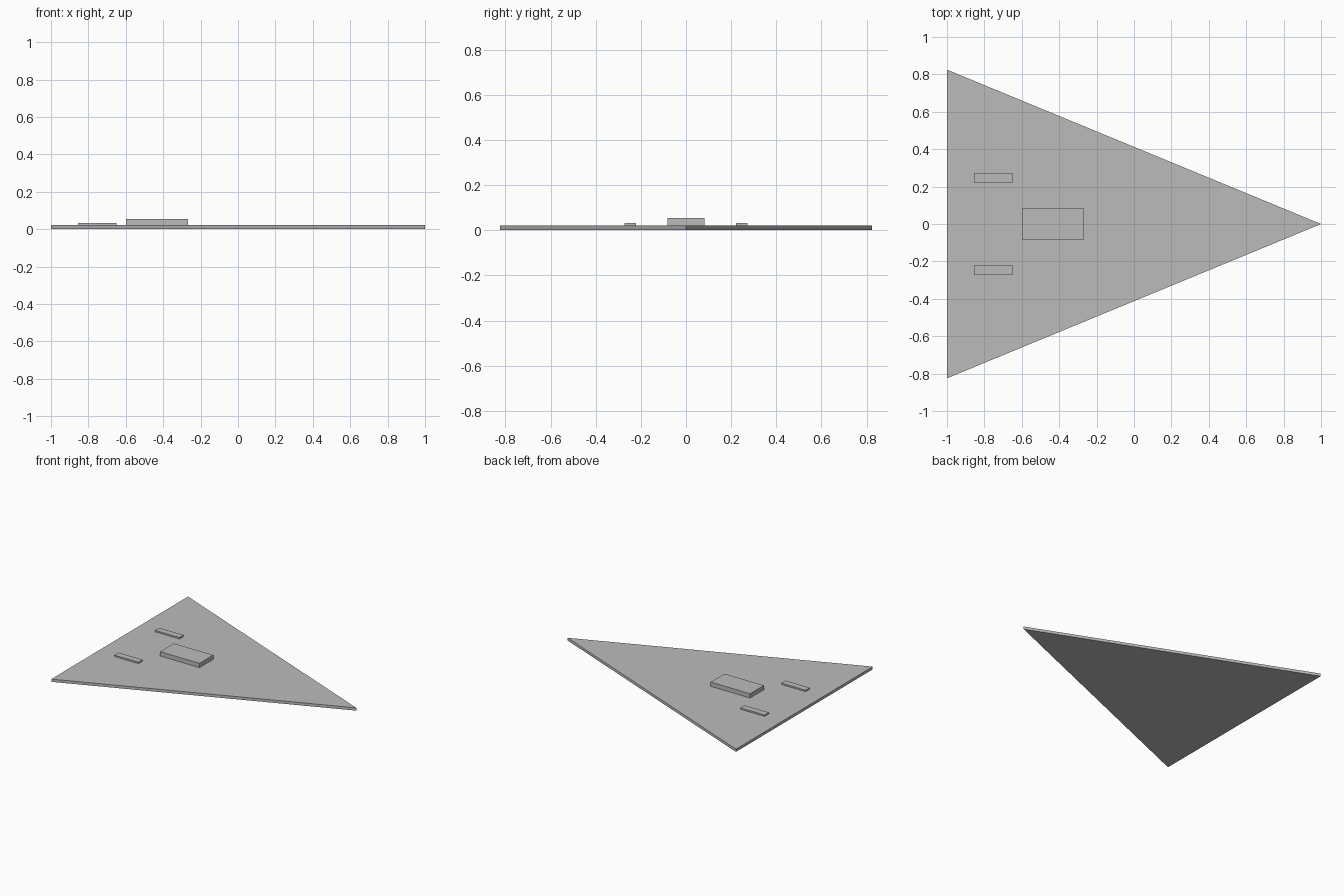
import bpy
import bmesh

if "Cube" in bpy.data.objects:
    bpy.data.objects.remove(bpy.data.objects["Cube"])

grey = bpy.data.materials.new("hull grey")
grey.diffuse_color = (0.5, 0.5, 0.5, 1.0)
grey.use_nodes = True
grey.node_tree.nodes["Principled BSDF"].inputs["Base Color"].default_value = grey.diffuse_color

DECK = 0.021  # height of the hull's top face


def prism(name, outline, z0, z1):
    """Extrude a flat counter-clockwise outline from z0 to z1."""
    bm = bmesh.new()
    base = bm.faces.new([bm.verts.new((x, y, z0)) for x, y in outline])
    top = bmesh.ops.extrude_face_region(bm, geom=[base], use_keep_orig=True)
    moved = [v for v in top["geom"] if isinstance(v, bmesh.types.BMVert)]
    bmesh.ops.translate(bm, verts=moved, vec=(0, 0, z1 - z0))
    bmesh.ops.recalc_face_normals(bm, faces=bm.faces)
    mesh = bpy.data.meshes.new(name)
    bm.to_mesh(mesh)
    bm.free()
    mesh.materials.append(grey)
    obj = bpy.data.objects.new(name, mesh)
    bpy.context.collection.objects.link(obj)
    return obj


def block(name, x0, x1, y0, y1, top):
    """Rectangular block standing on the deck."""
    return prism(name, [(x0, y0), (x1, y0), (x1, y1), (x0, y1)], DECK, top)


# Wedge-shaped hull, pointing along +x
prism("hull", [(-1, -0.825), (1, 0), (-1, 0.825)], 0, DECK)

# Central raised block
block("central_block", -0.6, -0.267, -0.083, 0.083, 0.054)

# Pair of low blocks, one on each side
for side, y in (("right", -0.247), ("left", 0.247)):
    block(side + "_low_block", -0.855, -0.65, y - 0.025, y + 0.025, 0.032)
